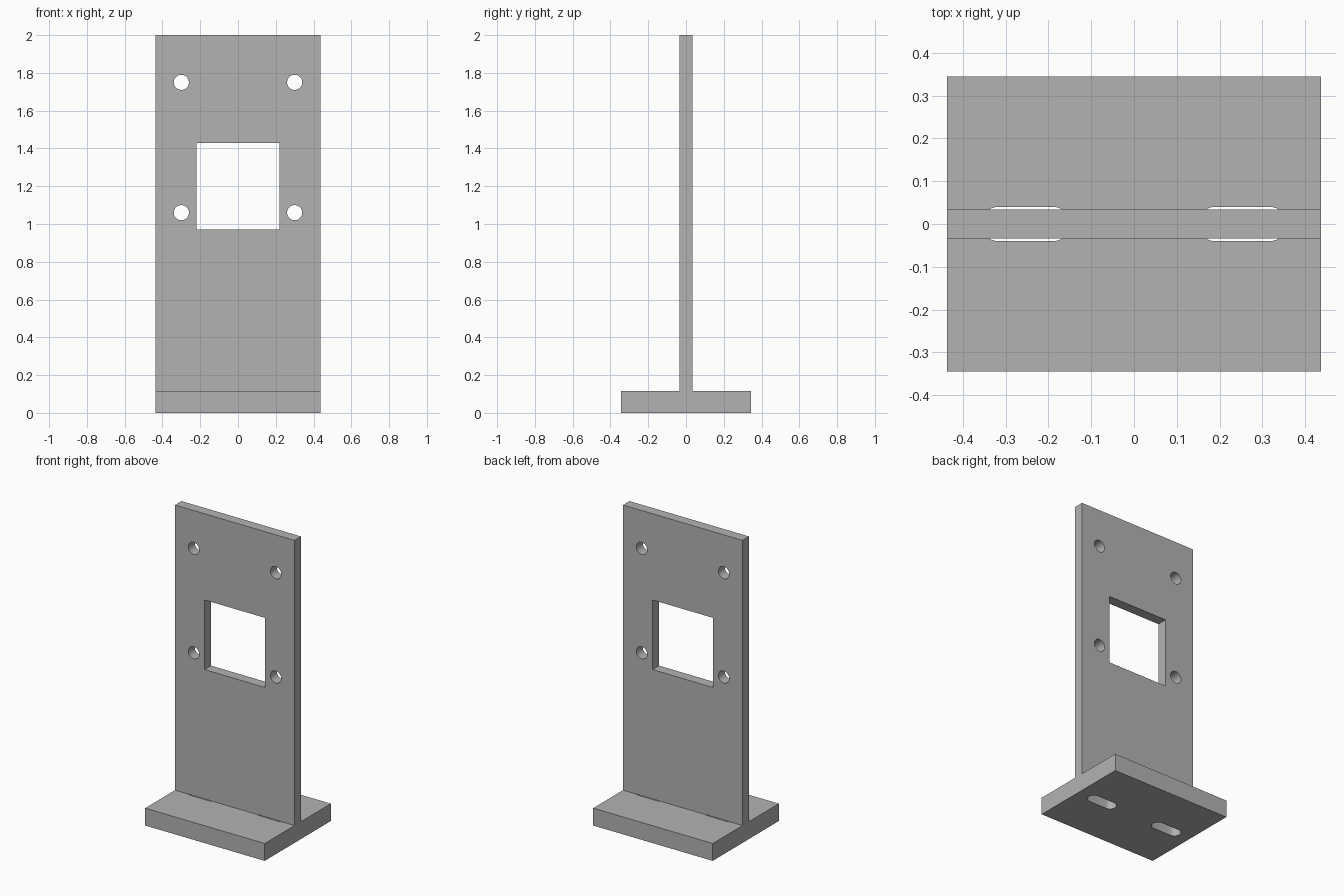
import bpy
import bmesh
import math
from mathutils import Matrix

cube = bpy.data.objects.get("Cube")
if cube:
    bpy.data.objects.remove(cube, do_unlink=True)

# Overall sizes
WIDTH, HEIGHT = 0.874, 2.0
BASE_DEPTH, BASE_TOP = 0.69, 0.115
PLATE_DEPTH = 0.068
HOLE_R = 0.04

grey = bpy.data.materials.new("plain grey")
grey.use_nodes = True
colour = (0.45, 0.45, 0.45, 1)
grey.diffuse_color = colour
grey.node_tree.nodes["Principled BSDF"].inputs["Base Color"].default_value = colour


def add_object(name, bm):
    bmesh.ops.recalc_face_normals(bm, faces=bm.faces)
    mesh = bpy.data.meshes.new(name)
    bm.to_mesh(mesh)
    bm.free()
    mesh.materials.append(grey)
    obj = bpy.data.objects.new(name, mesh)
    bpy.context.collection.objects.link(obj)
    return obj


def box(name, size, centre):
    bm = bmesh.new()
    bmesh.ops.create_cube(bm, size=1, matrix=Matrix.Translation(centre) @ Matrix.Diagonal((*size, 1)))
    return add_object(name, bm)


def slot(name, centre, length, radius, depth, turn=0):
    """Rounded prism along its local z; a zero length makes a round hole."""
    bm = bmesh.new()
    outline = []
    for i in range(48):
        a = math.tau * (i + 0.5) / 48
        shift = math.copysign(length / 2, math.cos(a))
        outline.append(bm.verts.new((radius * math.cos(a) + shift, radius * math.sin(a), -depth / 2)))
    face = bm.faces.new(outline)
    top = bmesh.ops.extrude_face_region(bm, geom=[face])["geom"]
    bmesh.ops.translate(bm, vec=(0, 0, depth), verts=[v for v in top if isinstance(v, bmesh.types.BMVert)])
    bm.transform(Matrix.Translation(centre) @ Matrix.Rotation(turn, 4, "X"))
    return add_object(name, bm)


def cut(target, cutters):
    for cutter in cutters:
        mod = target.modifiers.new(cutter.name, "BOOLEAN")
        mod.operation = "DIFFERENCE"
        mod.solver = "EXACT"
        mod.object = cutter
        bpy.context.view_layer.objects.active = target
        bpy.ops.object.modifier_apply(modifier=mod.name)
        bpy.data.objects.remove(cutter, do_unlink=True)
    bpy.ops.object.select_all(action="DESELECT")
    target.select_set(True)
    bpy.context.view_layer.objects.active = target
    bpy.ops.object.shade_smooth_by_angle(angle=math.radians(30))


# Base with two long mounting slots under the plate
base = box("base", (WIDTH, BASE_DEPTH, BASE_TOP), (0, 0, BASE_TOP / 2))
cut(base, [slot("slot_cutter", (side * 0.253, 0, BASE_TOP / 2), 0.128, HOLE_R, 0.3)
           for side in (-1, 1)])

# Upright plate with a square window and four bolt holes
plate = box("upright_plate", (WIDTH, PLATE_DEPTH, HEIGHT - BASE_TOP), (0, 0, (HEIGHT + BASE_TOP) / 2))
cutters = [box("window_cutter", (0.44, 0.3, 0.46), (0, 0, 1.2))]
cutters += [slot("hole_cutter", (side * 0.3, 0, z), 0, HOLE_R, 0.3, math.pi / 2)
            for side in (-1, 1) for z in (1.06, 1.75)]
cut(plate, cutters)
